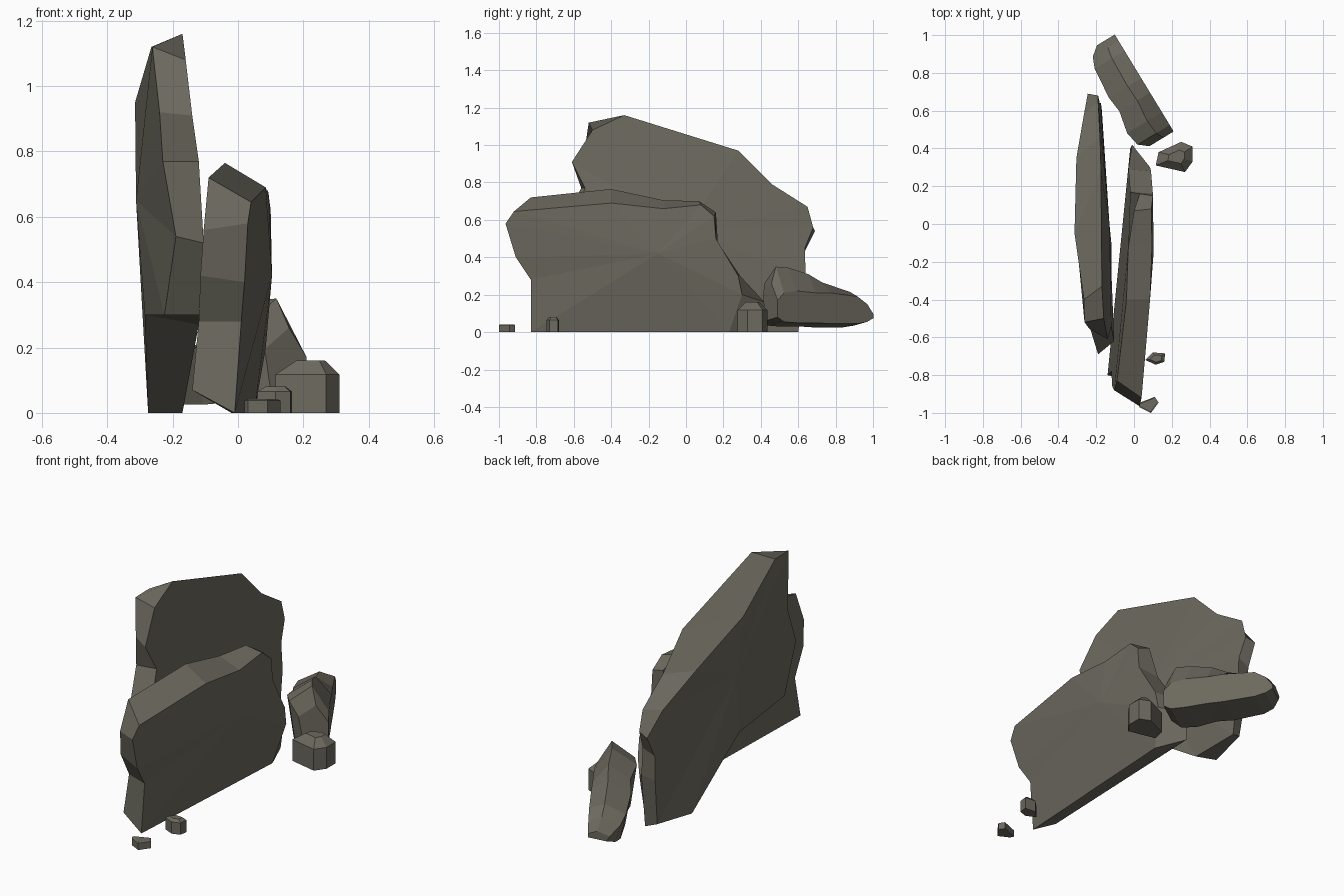
import bpy, bmesh
from mathutils import Vector

stone = bpy.data.materials.new("olive grey stone")
stone.diffuse_color = (0.15, 0.142, 0.113, 1)


def loft(name, rings, start_tip=None, end_tip=None):
    """Skin closed rings of points; ends are n-gons or shallow fans to a tip."""
    bm = bmesh.new()
    vs = [[bm.verts.new(p) for p in ring] for ring in rings]
    n = len(vs[0])
    for a, b in zip(vs, vs[1:]):
        for i in range(n):
            j = (i + 1) % n
            bm.faces.new((a[i], a[j], b[j], b[i]))
    for ring, tip in ((vs[0], start_tip), (vs[-1], end_tip)):
        if tip:
            c = bm.verts.new(tip)
            for i in range(n):
                bm.faces.new((ring[i], ring[(i + 1) % n], c))
        else:
            bm.faces.new(ring)
    bmesh.ops.recalc_face_normals(bm, faces=bm.faces)
    me = bpy.data.meshes.new(name)
    bm.to_mesh(me)
    bm.free()
    me.materials.append(stone)
    ob = bpy.data.objects.new(name, me)
    bpy.context.collection.objects.link(ob)
    return ob


def slab(name, rows, left_tip, right_tip):
    """Upright slab: each row is right edge y,z,x then left edge y,z,x."""
    right = [(r[2], r[0], r[1]) for r in rows]
    left = [(r[5], r[3], r[4]) for r in rows]
    return loft(name, [left, right], left_tip, right_tip)


# Tall tilted slab at the left, standing on its back corner
slab("tall_slab", [
    (-.61, .91, -.14, -.55, .92, -.24),
    (-.50, 1.08, -.16, -.52, 1.12, -.262),
    (-.33, 1.16, -.17, -.40, 1.12, -.265),
    (.28, .97, -.175, -.05, .95, -.315),
    (.46, .79, -.18, .35, .80, -.305),
    (.65, .67, -.19, .58, .66, -.265),
    (.68, .56, -.19, .69, .54, -.245),
    (.635, .45, -.18, .63, .42, -.25),
    (.64, .30, -.175, .62, .28, -.245),
    (.60, .0, -.17, .58, .02, -.23),
    (.30, .0, -.17, .34, .0, -.275),
    (-.10, .27, -.12, -.06, .30, -.285),
    (-.55, .30, -.12, -.54, .30, -.225),
    (-.62, .52, -.105, -.69, .54, -.19),
    (-.54, .77, -.12, -.56, .77, -.23),
], (-.312, 0, .65), (-.13, 0, .55))

# Shorter slab in front of it
slab("front_slab", [
    (-.83, 0, -.01, -.80, .07, -.14),
    (-.83, .28, .01, -.78, .28, -.12),
    (-.91, .40, .02, -.86, .42, -.115),
    (-.965, .58, .03, -.88, .56, -.105),
    (-.92, .645, .04, -.83, .72, -.09),
    (-.40, .69, .085, -.40, .765, -.04),
    (-.12, .66, .095, -.12, .705, -.03),
    (.08, .68, .092, .07, .70, .0),
    (.15, .62, .10, .16, .64, .03),
    (.16, .50, .10, .17, .48, -.02),
    (.28, .30, .09, .29, .30, -.03),
    (.30, .20, .085, .42, .16, -.01),
    (.23, 0, .05, .40, 0, -.02),
], None, (.104, -.15, .42))

# Fallen block at the back: sections along its length
# (distance, width, ridge z, right edge z, bottom z)
along, across = Vector((-.52, .855, 0)), Vector((.855, .52, 0))
origin = Vector((.21, .49, 0))
sections = []
for s, w, top, edge, bot in [
        (.0, .15, .26, .17, .06), (.04, .20, .35, .21, .035),
        (.12, .215, .345, .22, .03), (.24, .19, .31, .21, .03),
        (.33, .20, .265, .21, .025), (.50, .185, .215, .19, .025),
        (.56, .16, .17, .15, .035), (.60, .11, .11, .095, .055)]:
    p = origin + along * s
    cross = [(0, bot + .02), (0, edge), (-.42 * w, top), (-w, top * .75), (-.85 * w, bot)]
    sections.append([p + across * u + Vector((0, 0, z)) for u, z in cross])
loft("fallen_block", sections)


def pebble(name, plan, rim, top, shrink):
    """Small stone: straight sides and a smaller raised top."""
    cx = sum(p[0] for p in plan) / len(plan)
    cy = sum(p[1] for p in plan) / len(plan)
    rings = [[(x, y, z) for x, y in plan] for z in (0, rim)]
    rings.append([(cx + (x - cx) * shrink, cy + (y - cy) * shrink, top) for x, y in plan])
    loft(name, rings)


# Loose stones
pebble("large_stone", [(.115, .31), (.13, .38), (.25, .435), (.31, .41), (.31, .33), (.27, .275)], .118, .16, .45)
pebble("middle_stone", [(.06, -.72), (.10, -.68), (.165, -.685), (.16, -.73), (.115, -.745)], .065, .08, .6)
pebble("small_stone", [(.02, -.95), (.11, -.915), (.13, -.945), (.09, -1.0), (.03, -.97)], .038, .042, .8)
